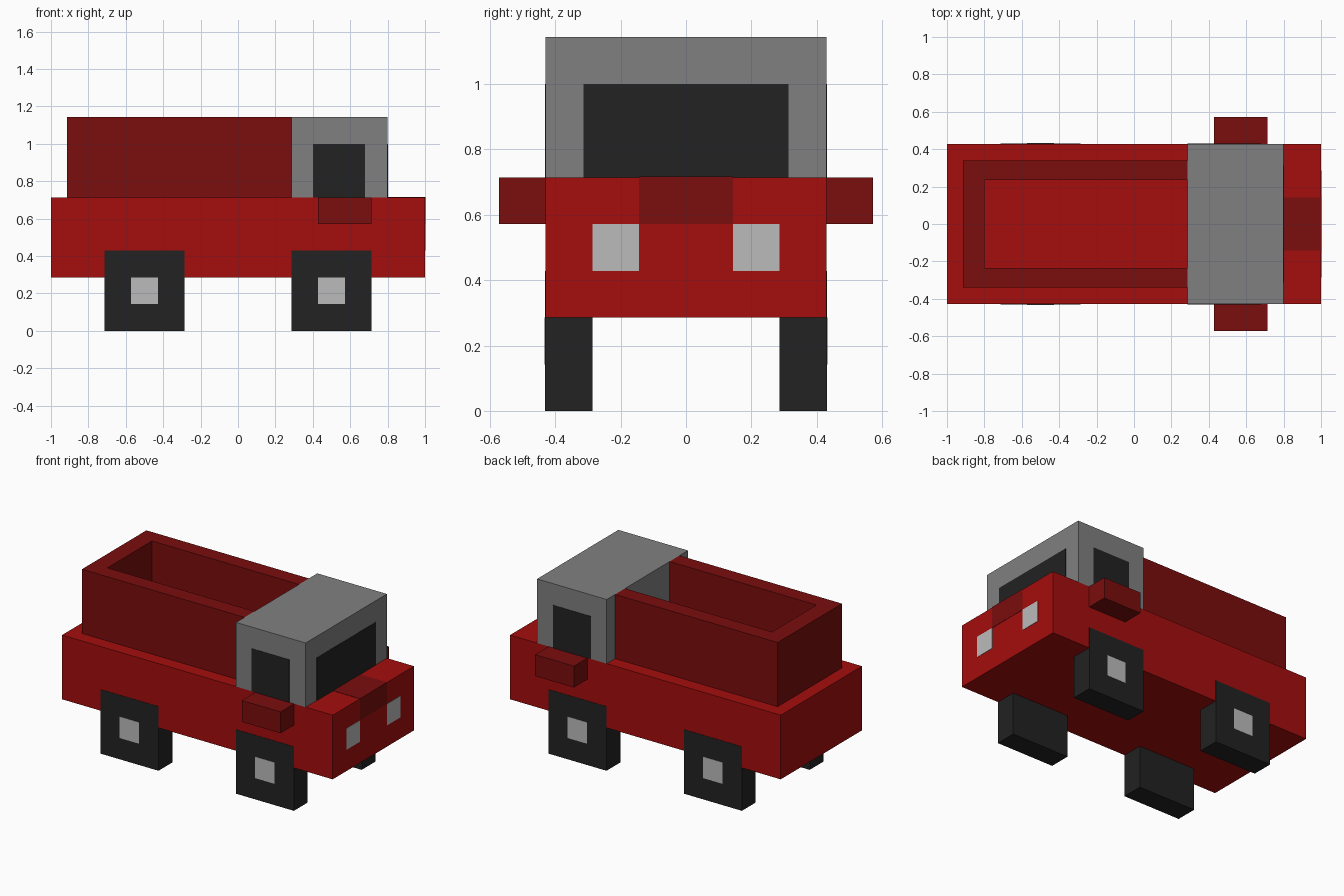
import bpy
import bmesh

if "Cube" in bpy.data.objects:
    bpy.data.objects.remove(bpy.data.objects["Cube"])

U = 1 / 7      # design module of the truck
E = 0.002      # how far painted details stand proud


def make_material(name, rgb):
    mat = bpy.data.materials.new(name)
    mat.use_nodes = True
    colour = (*rgb, 1.0)
    mat.diffuse_color = colour
    bsdf = mat.node_tree.nodes["Principled BSDF"]
    bsdf.inputs["Base Color"].default_value = colour
    bsdf.inputs["Roughness"].default_value = 0.8
    return mat


RED = make_material("red", (0.376, 0.004, 0.004))
DARK_RED = make_material("dark red", (0.198, 0.004, 0.004))
GREY = make_material("grey", (0.216, 0.216, 0.216))
BLACK = make_material("black", (0.016, 0.016, 0.016))
LIGHT = make_material("light grey", (0.5, 0.5, 0.5))


def prism(name, outline, z0, z1, mat):
    """Extrude a flat xy outline from z0 up to z1."""
    bm = bmesh.new()
    base = bm.faces.new([bm.verts.new((x, y, z0)) for x, y in outline])
    top = bmesh.ops.extrude_face_region(bm, geom=[base])["geom"]
    verts = [v for v in top if isinstance(v, bmesh.types.BMVert)]
    bmesh.ops.translate(bm, verts=verts, vec=(0, 0, z1 - z0))
    bmesh.ops.recalc_face_normals(bm, faces=bm.faces)
    mesh = bpy.data.meshes.new(name)
    bm.to_mesh(mesh)
    bm.free()
    mesh.materials.append(mat)
    obj = bpy.data.objects.new(name, mesh)
    bpy.context.collection.objects.link(obj)
    return obj


def box(name, x, y, z, mat):
    """Box given by its (low, high) range on each axis."""
    outline = [(x[0], y[0]), (x[1], y[0]), (x[1], y[1]), (x[0], y[1])]
    return prism(name, outline, z[0], z[1], mat)


def sided(y0, y1, side):
    """Range of y measured outward from the centre, on one side."""
    return tuple(sorted((side * y0, side * y1)))


# Lower body and cab
box("body", (-1, 1), (-3 * U, 3 * U), (2 * U, 5 * U), RED)
box("cab", (2 * U, 5.6 * U), (-3 * U, 3 * U), (5 * U, 8 * U), GREY)

# Cargo bed: U-shaped wall, closed at the rear by the cab
front, back, back_in = 2 * U, -0.915, -0.8
outer, inner = 0.34, 0.235
prism("cargo_bed", [(front, -outer), (back, -outer), (back, outer), (front, outer),
                    (front, inner), (back_in, inner), (back_in, -inner), (front, -inner)],
      5 * U, 8 * U, DARK_RED)

# Windscreen and bonnet grille wrapping over the nose
box("windscreen", (5.6 * U - E, 5.6 * U + E), (-0.313, 0.313), (5 * U, 7 * U), BLACK)
box("grille", (5.6 * U, 1 + E), (-U, U), (4 * U, 5 * U + E), DARK_RED)

for side, word in ((-1, "right"), (1, "left")):
    # Headlight, side window and mirror
    box(f"headlight_{word}", (1 - E, 1 + E), sided(U, 2 * U, side), (3 * U, 4 * U), LIGHT)
    box(f"side_window_{word}", (0.40, 0.68), sided(3 * U - E, 3 * U + E, side),
        (5 * U, 7 * U), BLACK)
    box(f"mirror_{word}", (3 * U, 5 * U), sided(3 * U, 4 * U, side), (4 * U, 5 * U), DARK_RED)
    # Square wheels with hubs, flush with the body sides
    for cx, end in ((3.5 * U, "front"), (-3.5 * U, "rear")):
        box(f"wheel_{end}_{word}", (cx - 1.5 * U, cx + 1.5 * U),
            sided(2 * U, 3 * U + E, side), (0, 3 * U), BLACK)
        box(f"hub_{end}_{word}", (cx - 0.5 * U, cx + 0.5 * U),
            sided(3 * U, 3 * U + 2 * E, side), (U, 2 * U), LIGHT)
